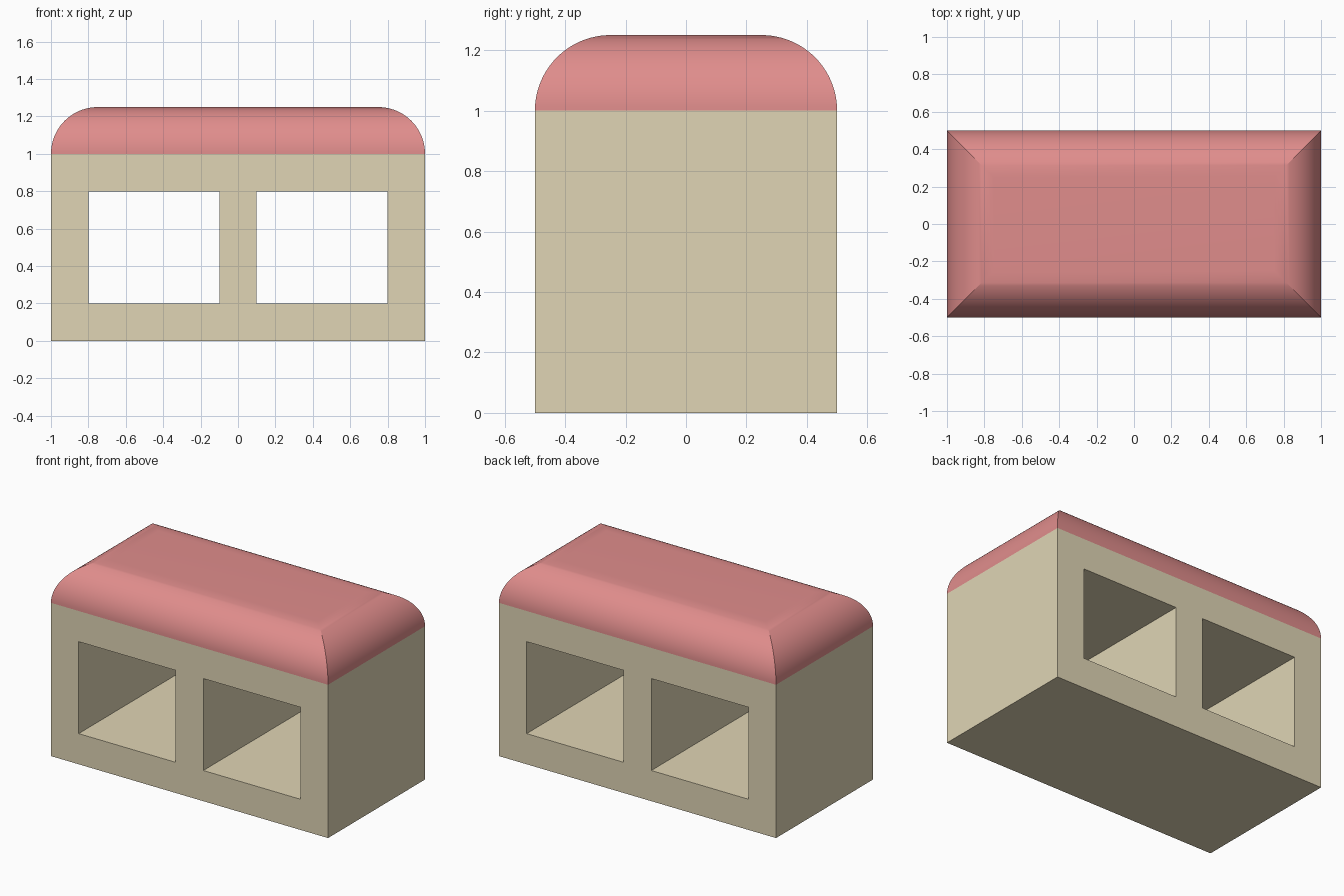
import bpy
import bmesh
import math

cube = bpy.data.objects.get("Cube")
if cube:
    bpy.data.objects.remove(cube, do_unlink=True)


def material(name, rgb):
    mat = bpy.data.materials.new(name)
    mat.use_nodes = True
    color = (*rgb, 1.0)
    mat.diffuse_color = color
    mat.node_tree.nodes["Principled BSDF"].inputs["Base Color"].default_value = color
    return mat


def finish(bm, name, mat):
    bmesh.ops.recalc_face_normals(bm, faces=bm.faces[:])
    mesh = bpy.data.meshes.new(name)
    bm.to_mesh(mesh)
    bm.free()
    mesh.materials.append(mat)
    obj = bpy.data.objects.new(name, mesh)
    bpy.context.collection.objects.link(obj)
    return obj


HALF_X, HALF_Y, WALL_TOP, RADIUS = 1.0, 0.5, 1.0, 0.25
sand = material("sand", (0.745, 0.665, 0.462))
rose = material("rose", (0.745, 0.266, 0.262))

# Body: front panel with two window openings, extruded through the depth
xs = [-HALF_X, -0.8, -0.1, 0.1, 0.8, HALF_X]
zs = [0.0, 0.2, 0.8, WALL_TOP]
bm = bmesh.new()
grid = [[bm.verts.new((x, -HALF_Y, z)) for x in xs] for z in zs]
for row in range(len(zs) - 1):
    for col in range(len(xs) - 1):
        if row == 1 and col in (1, 3):
            continue
        bm.faces.new((grid[row][col], grid[row][col + 1],
                      grid[row + 1][col + 1], grid[row + 1][col]))
front = bm.faces[:]
solid = bmesh.ops.extrude_face_region(bm, geom=front, use_keep_orig=True)
moved = [v for v in solid["geom"] if isinstance(v, bmesh.types.BMVert)]
bmesh.ops.translate(bm, verts=moved, vec=(0, 2 * HALF_Y, 0))
finish(bm, "body", sand)

# Roof: rectangles stacked along a quarter circle, giving mitred corners
STEPS = 24
bm = bmesh.new()
rings = []
for i in range(STEPS + 1):
    angle = math.pi / 2 * i / STEPS
    inset = RADIUS * (1 - math.cos(angle))
    x, y = HALF_X - inset, HALF_Y - inset
    z = WALL_TOP + RADIUS * math.sin(angle)
    rings.append([bm.verts.new((sx * x, sy * y, z))
                  for sx, sy in ((-1, -1), (1, -1), (1, 1), (-1, 1))])
for low, high in zip(rings, rings[1:]):
    for k in range(4):
        n = (k + 1) % 4
        bm.faces.new((low[k], low[n], high[n], high[k]))
bm.faces.new(rings[-1])
bm.faces.new(rings[0][::-1])
roof = finish(bm, "roof", rose)

bpy.ops.object.select_all(action="DESELECT")
roof.select_set(True)
bpy.context.view_layer.objects.active = roof
bpy.ops.object.shade_smooth_by_angle(angle=math.radians(20))
